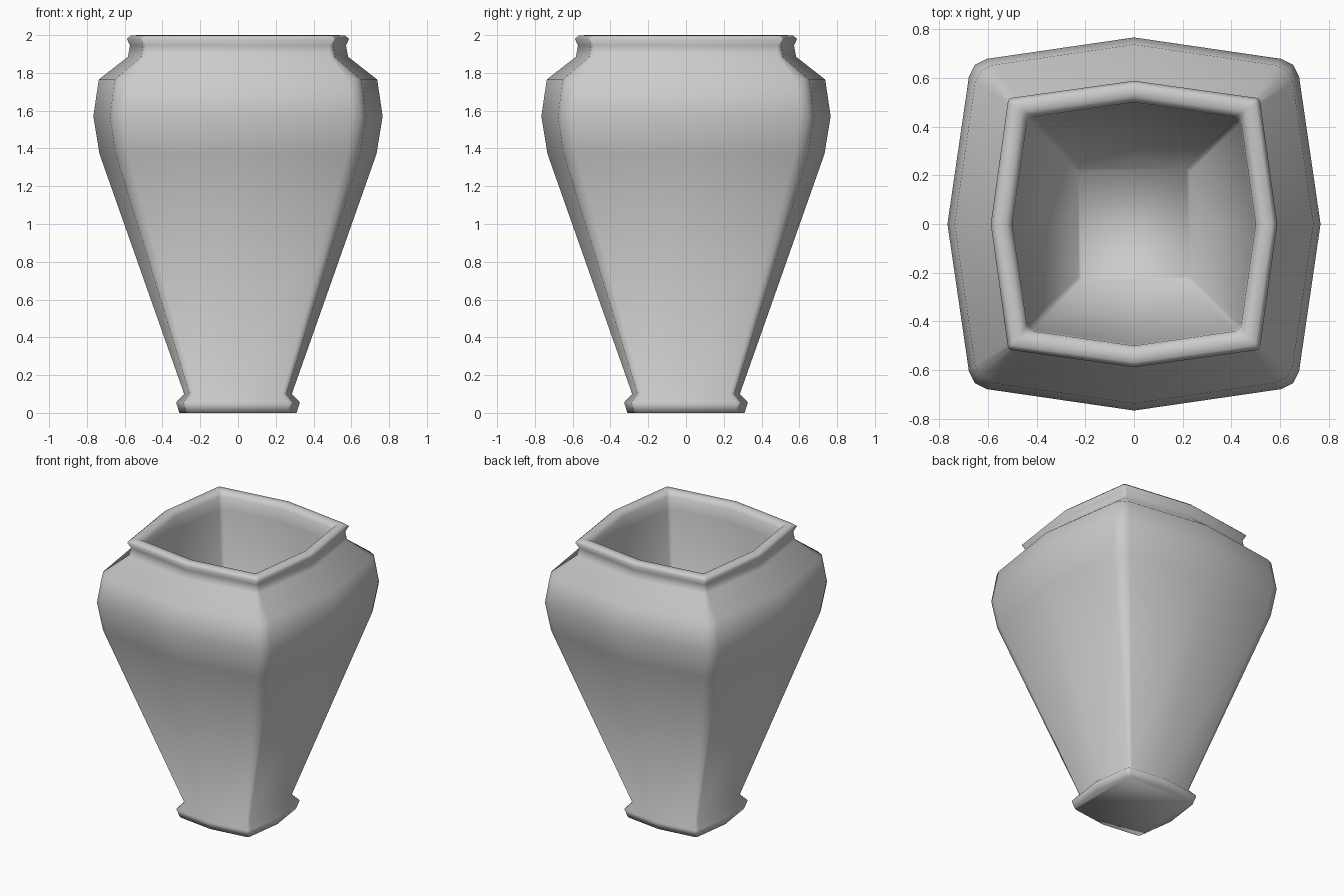
import bpy, bmesh
from math import cos, sin, pi

if "Cube" in bpy.data.objects:
    bpy.data.objects.remove(bpy.data.objects["Cube"])

# Profile rings: (half width at side middle, z, corner start ratio, corner face ratio)
RINGS = [
    (0.310, 0.00, 0.83, 0.89), (0.328, 0.055, 0.83, 0.89), (0.285, 0.10, 0.82, 0.90),
    (0.733, 1.37, 0.79, 0.885), (0.766, 1.57, 0.79, 0.885), (0.737, 1.765, 0.79, 0.885),
    (0.583, 1.885, 0.84, 0.88), (0.572, 1.945, 0.845, 0.88),
    (0.588, 1.98, 0.86, 0.88), (0.568, 1.998, 0.86, 0.88),
    (0.525, 2.00, 0.86, 0.88), (0.500, 1.97, 0.83, 0.88),
    # inner wall down to the floor
    (0.495, 1.88, 0.83, 0.88), (0.26, 0.14, 0.83, 0.88),
]


def ring(bm, r, z, start, face):
    """Square ring with bowed sides and clipped corners."""
    a, b = r * start, r * face
    d = (a + 2 * b) / 3
    quarter = [(r, 0), (b, a), (d, d), (a, b)]
    verts = []
    for i in range(4):
        c, s = round(cos(i * pi / 2)), round(sin(i * pi / 2))
        verts += [bm.verts.new((x * c - y * s, x * s + y * c, z)) for x, y in quarter]
    return verts


bm = bmesh.new()
rings = [ring(bm, *p) for p in RINGS]

# Walls between neighbouring rings
for low, high in zip(rings, rings[1:]):
    n = len(low)
    for i in range(n):
        j = (i + 1) % n
        bm.faces.new((low[i], low[j], high[j], high[i]))

# Flat underside and inner floor
bm.faces.new(rings[0])
bm.faces.new(rings[-1])

bmesh.ops.recalc_face_normals(bm, faces=bm.faces)
for f in bm.faces:
    f.smooth = True

mesh = bpy.data.meshes.new("vase")
bm.to_mesh(mesh)
bm.free()
vase = bpy.data.objects.new("vase", mesh)
bpy.context.collection.objects.link(vase)
